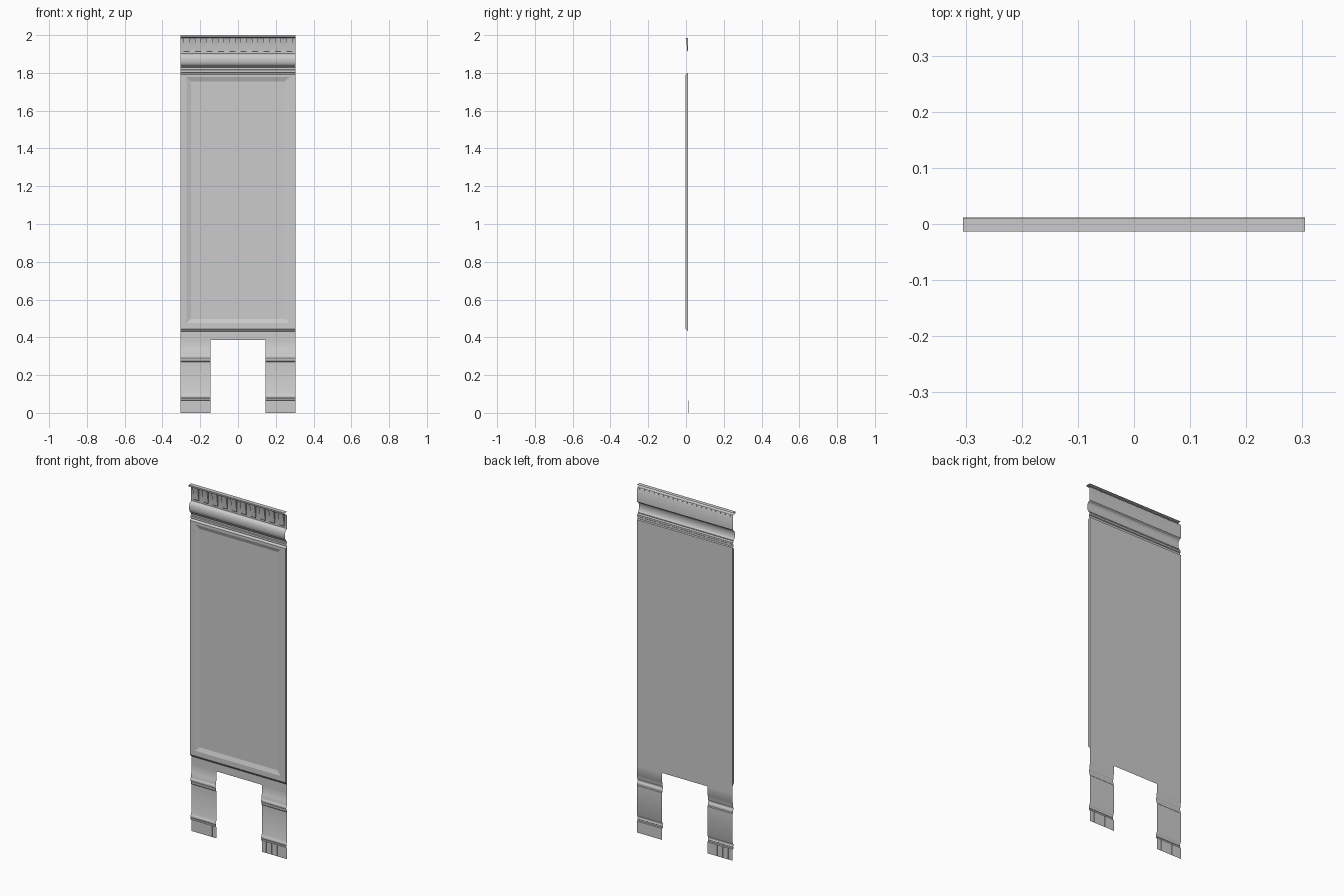
import bpy, bmesh, math

if "Cube" in bpy.data.objects:
    bpy.data.objects.remove(bpy.data.objects["Cube"])

W = 0.305        # half width
OPEN = 0.1445    # half width of the opening
BACK = 0.0115    # plane of the thin sheet
FRONT = -0.002   # front plane of the panel


def make(name, bm, smooth=False, mirror=False):
    me = bpy.data.meshes.new(name)
    bm.to_mesh(me)
    bm.free()
    ob = bpy.data.objects.new(name, me)
    bpy.context.collection.objects.link(ob)
    if mirror:
        ob.modifiers.new("Mirror", 'MIRROR')
    if smooth:
        bpy.ops.object.select_all(action='DESELECT')
        ob.select_set(True)
        bpy.context.view_layer.objects.active = ob
        bpy.ops.object.shade_smooth_by_angle(angle=math.radians(35))
    return ob


def strip(bm, profile, x0, x1):
    """Sweep a (y, z) profile, listed upwards, from x0 to x1."""
    rows = [[bm.verts.new((x, y, z)) for x in (x0, x1)] for y, z in profile]
    for a, b in zip(rows, rows[1:]):
        bm.faces.new((a[0], a[1], b[1], b[0]))


def arc(yc, zc, ry, rz, a0, a1, n=10):
    """Elliptical arc; angle 0 points to the front, 90 points up."""
    pts = []
    for i in range(n + 1):
        a = math.radians(a0 + (a1 - a0) * i / n)
        pts.append((yc - ry * math.cos(a), zc + rz * math.sin(a)))
    return pts


# Recessed panel: nested rectangles (half x, low z, high z, y)
bm = bmesh.new()
rings = [(W, 0.43, 1.80, BACK), (W, 0.445, 1.792, FRONT),
         (0.272, 0.475, 1.777, FRONT), (0.248, 0.498, 1.755, 0.006)]
loops = []
for hx, lo, hi, y in rings:
    loops.append([bm.verts.new(p) for p in
                  ((-hx, y, lo), (hx, y, lo), (hx, y, hi), (-hx, y, hi))])
for a, b in zip(loops, loops[1:]):
    for i in range(4):
        j = (i + 1) % 4
        bm.faces.new((a[i], a[j], b[j], b[i]))
bm.faces.new(loops[-1])
bm.faces.new(reversed(loops[0]))
make("panel", bm)

# Lintel sheet over the opening
bm = bmesh.new()
strip(bm, [(BACK, 0.385), (BACK, 0.43)], -W, W)
make("lintel", bm)

# Cornice: fillets, round moulding, frieze, crown
bm = bmesh.new()
profile = [(BACK, 1.80), (0.004, 1.803), (0.004, 1.815), (0.008, 1.818),
           (0.008, 1.828), (0.002, 1.834)]
profile += arc(0.006, 1.868, 0.015, 0.030, -75, 90, 12)
profile += [(0.010, 1.902), (0.010, 1.975), (0.005, 1.985),
            (-0.0125, 1.990), (-0.0138, 1.993), (-0.0138, 2.0), (0.010, 2.0)]
strip(bm, profile, -W, W)
make("cornice", bm, smooth=True)

# Row of tapered dentils on the frieze
bm = bmesh.new()
for k in range(10):
    xc = (k - 4.5) * 0.0605
    prof = [(0.010, 1.912), (0.007, 1.916), (0.003, 1.955), (-0.002, 1.985)]
    w = 0.016
    strip(bm, prof, xc - w, xc + w)
    for s in (-w, w):
        side = [bm.verts.new((xc + s, y, z)) for y, z in prof + [(0.010, 1.985)]]
        bm.faces.new(side if s < 0 else side[::-1])
make("dentils", bm)

# Legs: base, lower moulding, shaft, upper moulding
bm = bmesh.new()
leg = [(BACK, 0.0), (BACK, 0.065), (0.005, 0.067), (0.005, 0.076)]
leg += arc(0.009, 0.086, 0.005, 0.009, -70, 70, 6)
leg += [(0.008, 0.098), (BACK, 0.106), (BACK, 0.270), (0.008, 0.274),
        (0.008, 0.285)]
leg += arc(0.009, 0.297, 0.006, 0.010, -70, 70, 6)
leg += [(0.008, 0.310), (0.008, 0.330), (BACK, 0.336), (BACK, 0.385)]
strip(bm, leg, OPEN, W)
make("legs", bm, smooth=True, mirror=True)

# Thin ribs behind the leg bases
bm = bmesh.new()
for f in (0.17, 0.39, 0.61, 0.83):
    x = OPEN + (W - OPEN) * f
    bm.faces.new([bm.verts.new(p) for p in
                  ((x, BACK - 0.001, 0), (x, 0.0138, 0), (x, 0.0138, 0.065),
                   (x, BACK - 0.001, 0.065))])
make("base_ribs", bm, mirror=True)
